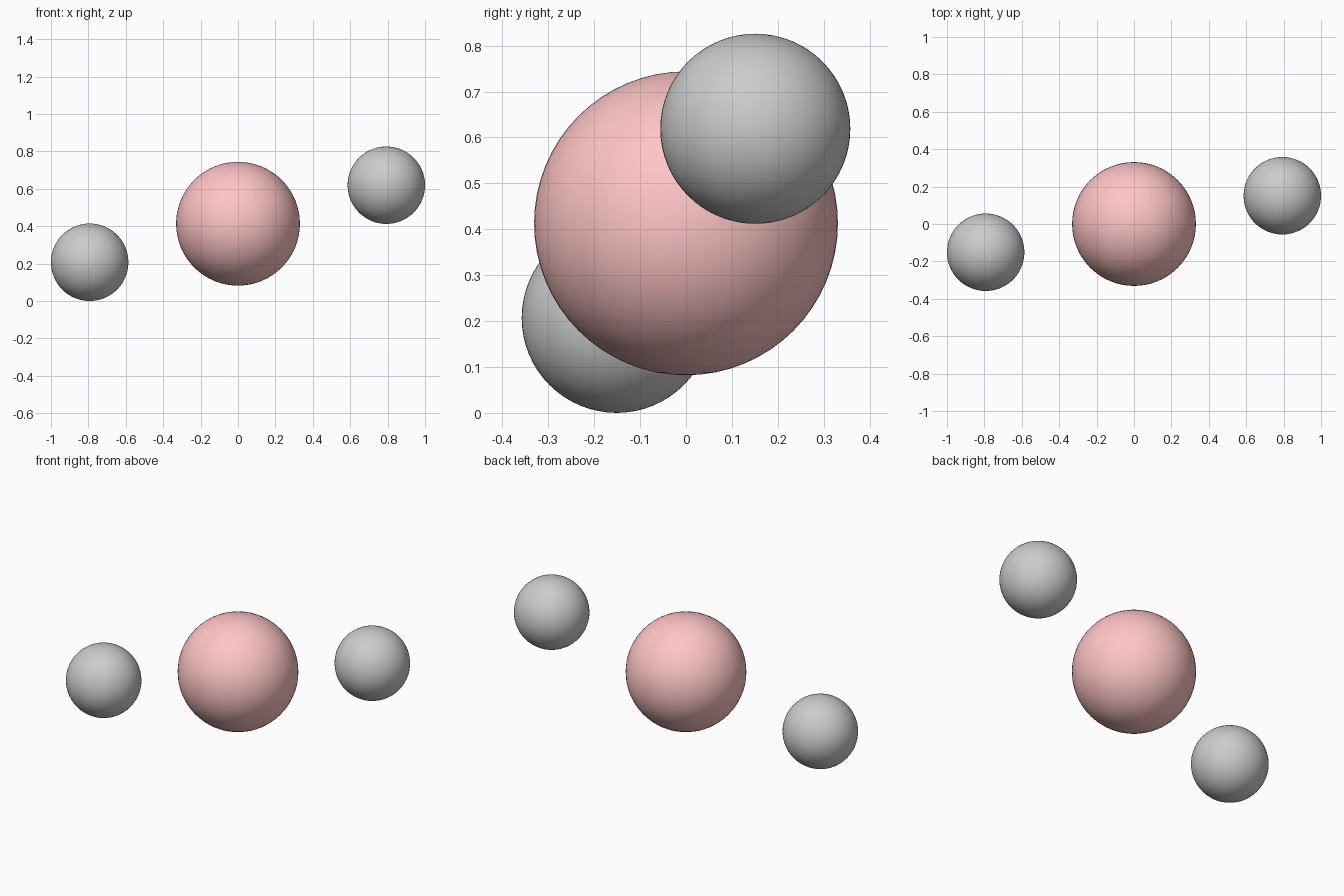
import bpy

if "Cube" in bpy.data.objects:
    bpy.data.objects.remove(bpy.data.objects["Cube"])

CENTRE_Z = 0.413
OFFSET = (0.793, 0.151, 0.206)


def ball(name, radius, location):
    bpy.ops.mesh.primitive_uv_sphere_add(segments=64, ring_count=32,
                                         radius=radius, location=location)
    obj = bpy.context.object
    obj.name = name
    bpy.ops.object.shade_smooth()
    return obj


# Large red central ball
core = ball("central_ball", 0.331, (0, 0, CENTRE_Z))
red = bpy.data.materials.new("red")
red.diffuse_color = (1.0, 0.56, 0.56, 1)
red.use_nodes = True
red.node_tree.nodes["Principled BSDF"].inputs["Base Color"].default_value = red.diffuse_color
core.data.materials.append(red)

# Two grey balls, point-symmetric about the centre
for side, name in ((-1, "left_ball"), (1, "right_ball")):
    x, y, z = (side * c for c in OFFSET)
    ball(name, 0.207, (x, y, CENTRE_Z + z))
